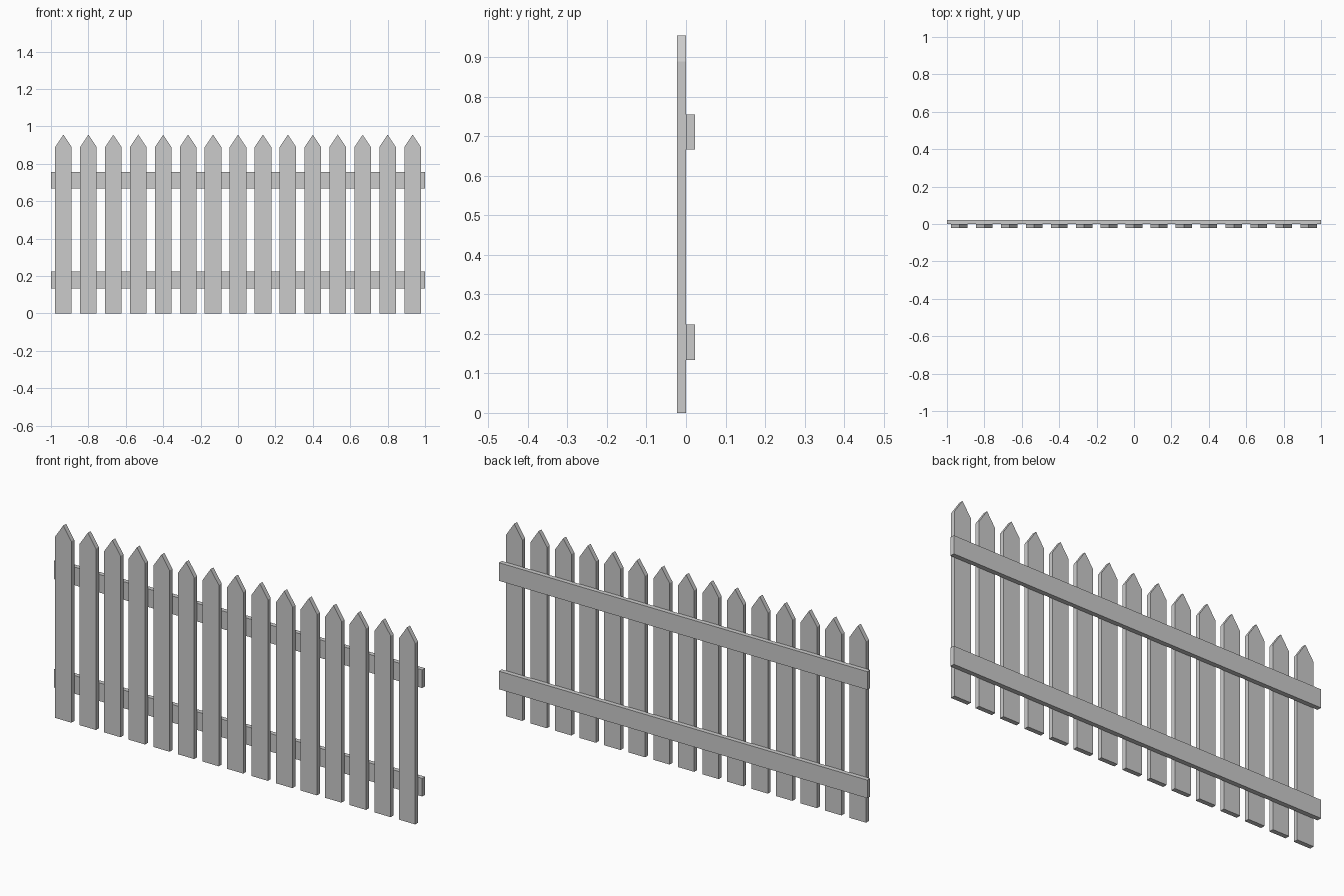
import bpy

if "Cube" in bpy.data.objects:
    bpy.data.objects.remove(bpy.data.objects["Cube"])

U = 2 / 90          # board thickness; every size is a multiple of it
COUNT = 15          # number of pickets
PITCH = 6 * U       # spacing between picket centres


def board(name, profile, y0, y1):
    """Extrude an x-z outline from y0 (front) to y1 (back)."""
    n = len(profile)
    verts = [(x, y, z) for y in (y0, y1) for x, z in profile]
    faces = [tuple(range(n)), tuple(reversed(range(n, 2 * n)))]
    faces += [(i, i + n, (i + 1) % n + n, (i + 1) % n) for i in range(n)]
    mesh = bpy.data.meshes.new(name)
    mesh.from_pydata(verts, [], faces)
    obj = bpy.data.objects.new(name, mesh)
    bpy.context.collection.objects.link(obj)
    return obj


# Pointed pickets along the front
for i in range(COUNT):
    x = (i - (COUNT - 1) / 2) * PITCH
    w = 2 * U
    board(f"picket_{i + 1}",
          [(x - w, 0), (x + w, 0), (x + w, 40 * U), (x, 43 * U), (x - w, 40 * U)],
          -U, 0)

# Horizontal rails behind the pickets
for name, z in (("lower_rail", 6.05 * U), ("upper_rail", 30 * U)):
    board(name, [(-1, z), (1, z), (1, z + 4 * U), (-1, z + 4 * U)], 0, U)
